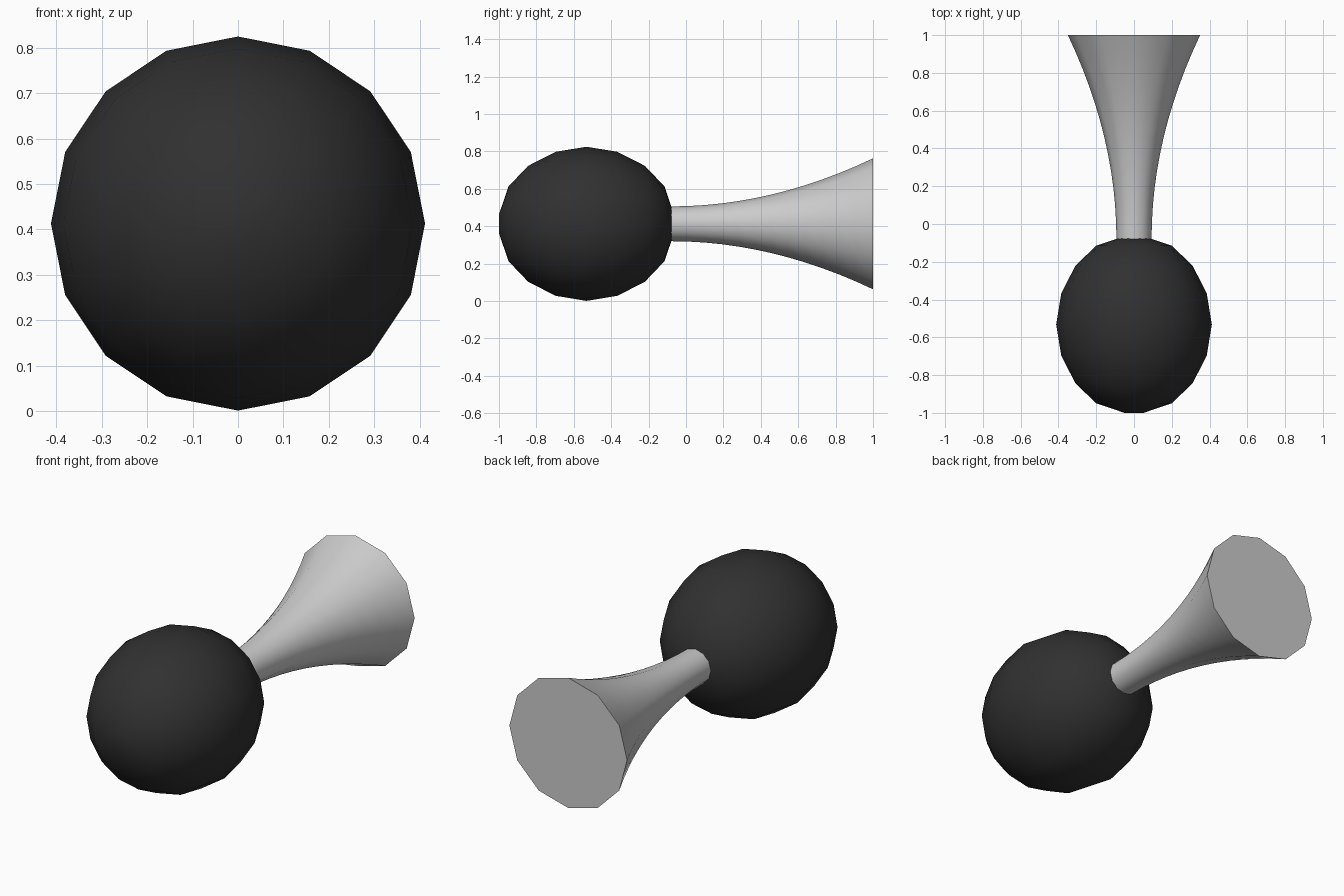
import bpy, bmesh, math

if "Cube" in bpy.data.objects:
    bpy.data.objects.remove(bpy.data.objects["Cube"])

CZ = 0.413  # height of the shared axis


def lathe(name, profile, sides, angle):
    """Closed surface of revolution about the y axis from (radius, y) points."""
    bm = bmesh.new()
    rings = []
    for r, y in profile:
        rings.append([bm.verts.new((r * math.sin(2 * math.pi * i / sides), y,
                                    CZ + r * math.cos(2 * math.pi * i / sides)))
                      for i in range(sides)])
    for a, b in zip(rings, rings[1:]):
        for i in range(sides):
            j = (i + 1) % sides
            bm.faces.new((a[i], a[j], b[j], b[i]))
    bm.faces.new(rings[0])
    bm.faces.new(rings[-1])
    bmesh.ops.recalc_face_normals(bm, faces=bm.faces)
    mesh = bpy.data.meshes.new(name)
    bm.to_mesh(mesh)
    bm.free()
    obj = bpy.data.objects.new(name, mesh)
    bpy.context.collection.objects.link(obj)
    bpy.ops.object.select_all(action='DESELECT')
    obj.select_set(True)
    bpy.context.view_layer.objects.active = obj
    bpy.ops.object.shade_smooth_by_angle(angle=math.radians(angle))
    return obj


# Rubber squeeze bulb: slightly stretched ball
half = [(0.05, 0.468), (0.2, 0.417), (0.31, 0.312), (0.385, 0.165)]
profile = [(r, -0.532 - d) for r, d in half] + [(0.412, -0.532)]
profile += [(r, -0.532 + d) for r, d in reversed(half)]
bulb = lathe("bulb", profile, 16, 40)
rubber = bpy.data.materials.new("black_rubber")
rubber.diffuse_color = (0.03, 0.03, 0.03, 1)
rubber.use_nodes = True
rubber.node_tree.nodes["Principled BSDF"].inputs["Base Color"].default_value = rubber.diffuse_color
bulb.data.materials.append(rubber)

# Flared horn with a closed mouth
steps = 12
flare = [(0.093 + 0.257 * (i / steps) ** 2, -0.08 + 1.08 * i / steps)
         for i in range(steps + 1)]
lathe("horn", flare, 12, 40)
